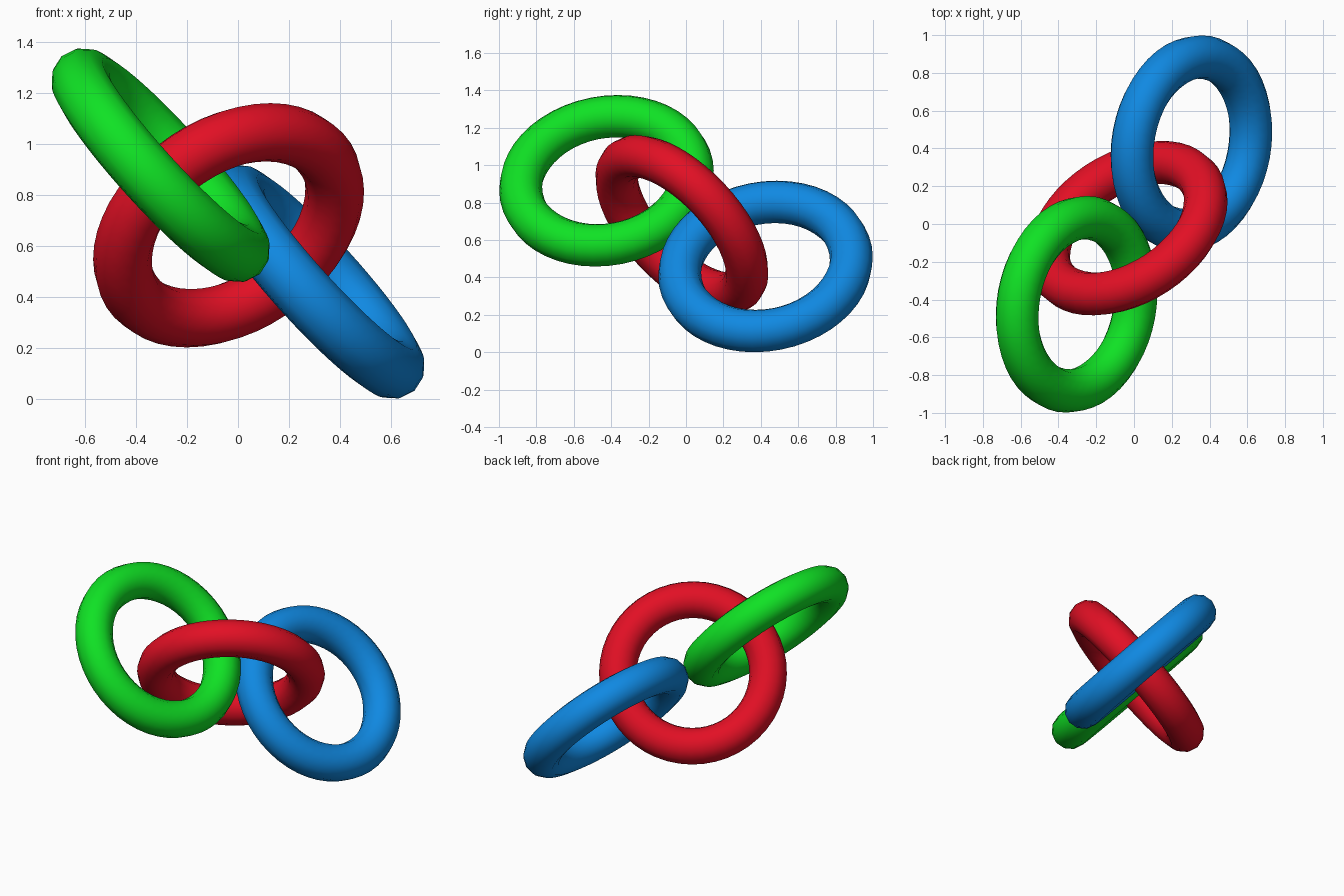
import bpy
from mathutils import Vector

if "Cube" in bpy.data.objects:
    bpy.data.objects.remove(bpy.data.objects["Cube"])


def make_material(name, color):
    mat = bpy.data.materials.new(name)
    mat.diffuse_color = (*color, 1.0)
    mat.use_nodes = True
    mat.node_tree.nodes["Principled BSDF"].inputs["Base Color"].default_value = mat.diffuse_color
    return mat


def make_ring(name, center, axis, mat):
    """Smooth torus link centred on a point and turned to face an axis."""
    turn = Vector(axis).normalized().to_track_quat('Z', 'Y').to_euler()
    bpy.ops.mesh.primitive_torus_add(
        major_radius=0.463, minor_radius=0.1157,
        major_segments=48, minor_segments=12,
        location=center, rotation=turn)
    ring = bpy.context.object
    ring.name = name
    ring.data.materials.append(mat)
    bpy.ops.object.shade_smooth()
    return ring


# Outer links share the same tilt; the middle link crosses both
outer_axis = (0.735, -0.135, 0.668)
make_ring("green_ring", (-0.304, -0.425, 0.917), outer_axis,
          make_material("green", (0.005, 0.76, 0.018)))
make_ring("blue_ring", (0.304, 0.425, 0.459), outer_axis,
          make_material("blue", (0.005, 0.25, 0.76)))
make_ring("red_ring", (-0.037, -0.022, 0.681), (-0.435, 0.66, 0.615),
          make_material("red", (0.76, 0.005, 0.018)))
